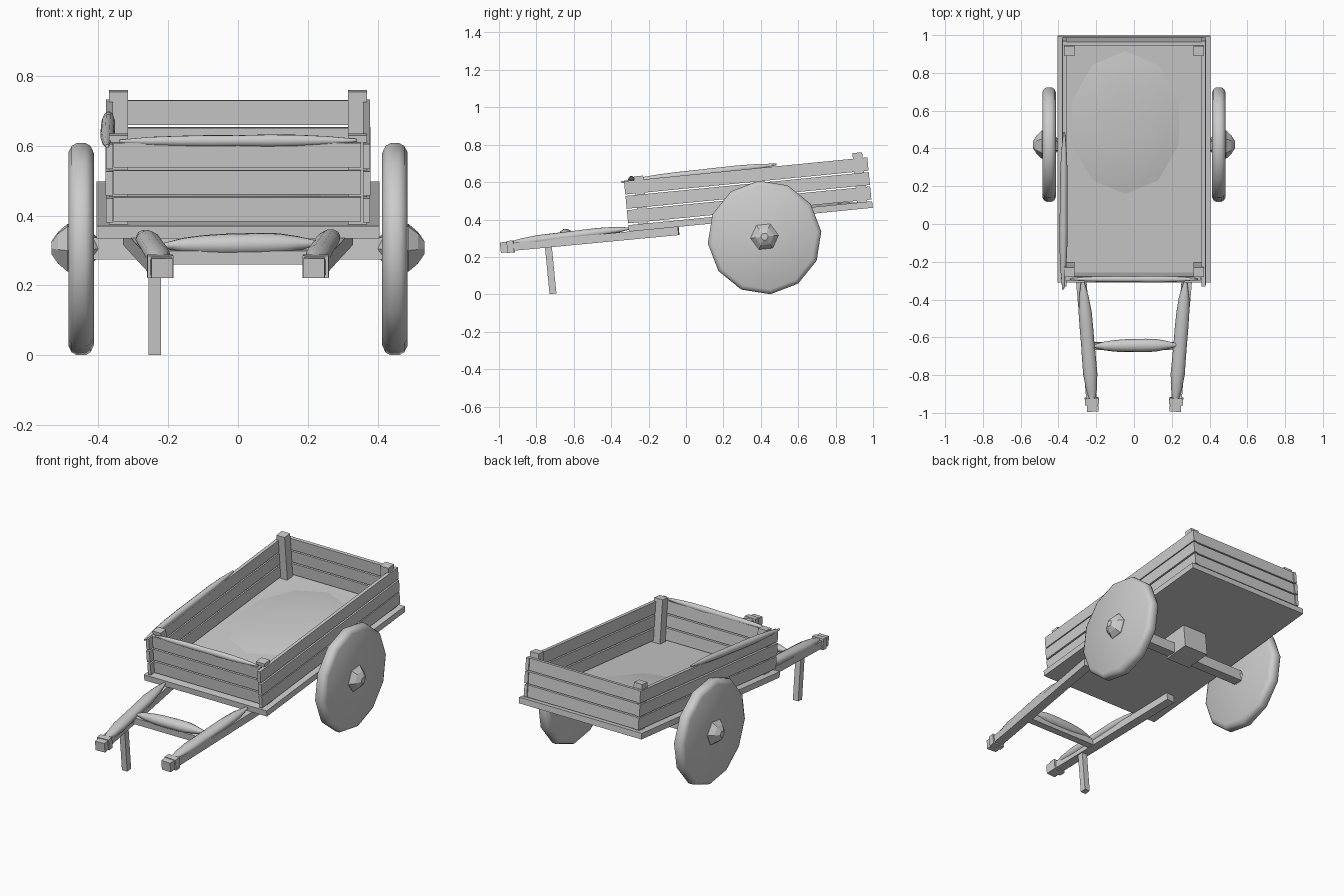
import bpy, bmesh, math, random
from mathutils import Matrix, Vector

if "Cube" in bpy.data.objects:
    bpy.data.objects.remove(bpy.data.objects["Cube"])

random.seed(4)
TILT = math.radians(5.6)
# Cart frame: v = 0 is the top of the tilted floor
CART = Matrix.Translation((0, 0, 0.40)) @ Matrix.Rotation(TILT, 4, 'X')


def finish(name, bm, mat=Matrix(), smooth=None):
    bmesh.ops.recalc_face_normals(bm, faces=bm.faces)
    me = bpy.data.meshes.new(name)
    bm.to_mesh(me)
    bm.free()
    ob = bpy.data.objects.new(name, me)
    bpy.context.collection.objects.link(ob)
    ob.matrix_world = mat
    if smooth:
        bpy.ops.object.select_all(action='DESELECT')
        ob.select_set(True)
        bpy.context.view_layer.objects.active = ob
        bpy.ops.object.shade_smooth_by_angle(angle=math.radians(smooth))
    return ob


def box(name, x, y, z, mat=CART):
    bm = bmesh.new()
    bmesh.ops.create_cube(bm, size=1)
    for v in bm.verts:
        v.co = [(r[0] + r[1]) / 2 + c * (r[1] - r[0]) for c, r in zip(v.co, (x, y, z))]
    return finish(name, bm, mat)


def loft(bm, rings):
    """Skin rings of points and cap both ends."""
    vs = [[bm.verts.new(p) for p in r] for r in rings]
    n = len(vs[0])
    for a, b in zip(vs, vs[1:]):
        for i in range(n):
            bm.faces.new((a[i], a[(i + 1) % n], b[(i + 1) % n], b[i]))
    bm.faces.new(vs[0])
    bm.faces.new(vs[-1])


def bar(name, a, b, w, h):
    """Square timber between two points of the cart frame."""
    bm = bmesh.new()
    a, b = Vector(a), Vector(b)
    s = (b - a).cross(Vector((0, 0, 1))).normalized() * w / 2
    u = Vector((0, 0, h / 2))
    loft(bm, [[p - s - u, p + s - u, p + s + u, p - s + u] for p in (a, b)])
    return finish(name, bm, CART)


def roll(name, a, b, w, h, rings=9, sides=10):
    """Soft, uneven roll with tapered ends."""
    bm = bmesh.new()
    a, b = Vector(a), Vector(b)
    s = (b - a).cross(Vector((0, 0, 1))).normalized()
    out = []
    for i in range(rings):
        t = i / (rings - 1)
        k = (1 - abs(2 * t - 1) ** 3.5 * 0.75) * random.uniform(0.9, 1.04)
        out.append([a.lerp(b, t) + s * math.cos(q) * k * w / 2 + Vector((0, 0, math.sin(q) * k * h / 2))
                    for q in (math.tau * j / sides for j in range(sides))])
    loft(bm, out)
    return finish(name, bm, CART, 50)


def turned(name, profile, sides, phase, cy, cz, smooth=None):
    """Revolve (x, radius) points about an axle line."""
    bm = bmesh.new()
    loft(bm, [[(x, cy + r * math.cos(phase + math.tau * j / sides), cz + r * math.sin(phase + math.tau * j / sides))
               for j in range(sides)] for x, r in profile])
    return finish(name, bm, smooth=smooth)


# Floor and the low mound lying on it
box("floor", (-0.405, 0.405), (-0.31, 1.0), (-0.035, 0))
bm = bmesh.new()
loft(bm, [[(-0.045 + 0.32 * k * math.cos(q), 0.54 + 0.41 * k * math.sin(q), z)
           for q in (math.tau * (j + .5) / 10 for j in range(10))] for k, z in ((1, -0.005), (0.75, 0.012), (0.35, 0.022))])
finish("floor_mound", bm, CART, 60)

# Plank walls
for i, (lo, hi) in enumerate(((0.01, 0.08), (0.088, 0.157), (0.165, 0.236))):
    for s in (-1, 1):
        xs = sorted((s * 0.358, s * (0.378 + 0.002 * (i % 2))))
        box("side_plank", xs, (-0.31, 0.997), (lo, hi))
    box("front_plank", (-0.357, 0.352), (-0.278, -0.256), (lo, hi))
    box("back_plank", (-0.357, 0.357), (0.972, 0.992), (lo, hi))

for s in (-1, 1):
    # Corner posts
    px = sorted((s * 0.315, s * 0.37))
    box("front_post", px, (-0.256, -0.205), (0, 0.256))
    box("back_post", px, (0.92, 0.972), (0, 0.266))
    # Pull shafts with grip collars and soft covering
    box_x = s * 0.22
    bar("shaft", (s * 0.302, -0.045, -0.057), (box_x, -0.998, -0.054), 0.055, 0.044)
    bar("shaft_tip", (s * 0.221, -0.94, -0.053), (s * 0.218, -1.001, -0.053), 0.06, 0.056)
    bar("shaft_collar", (s * 0.224, -0.93, -0.053), (s * 0.222, -0.965, -0.053), 0.074, 0.064)
    roll("shaft_cover", (s * 0.272, -0.31, -0.018), (s * 0.218, -0.965, -0.036), 0.078, 0.056)
    # Disc wheels and hubs
    turned("wheel", [(s * x, r) for x, r in ((0.412, 0.275), (0.422, 0.297), (0.436, 0.305),
                                             (0.462, 0.305), (0.476, 0.297), (0.485, 0.28))],
           12, math.radians(6), 0.42, 0.304, 40)
    turned("hub", [(s * x, r) for x, r in ((0.40, 0.03), (0.44, 0.07), (0.488, 0.075), (0.515, 0.05), (0.534, 0.02))],
           6, math.radians(6), 0.42, 0.308)

# Cross bar between the shafts
box("cross_bar", (-0.24, 0.24), (-0.675, -0.635), (-0.075, -0.035))
roll("cross_bar_cover", (-0.21, -0.652, -0.022), (0.225, -0.645, -0.016), 0.07, 0.064)

# Single prop leg
box("prop_leg", (-0.256, -0.221), (-0.765, -0.728), (-0.326, -0.05))

# Soft rolls along the front and left rims
roll("front_rim_roll", (-0.34, -0.27, 0.24), (0.34, -0.27, 0.243), 0.034, 0.036)
roll("left_rim_roll", (-0.375, -0.325, 0.232), (-0.37, 0.51, 0.246), 0.042, 0.042)

# Axle and its mounting block
box("axle", (-0.42, 0.42), (0.39, 0.45), (0.275, 0.337), Matrix())
box("axle_block", (-0.08, 0.08), (0.37, 0.53), (-0.175, -0.03))
